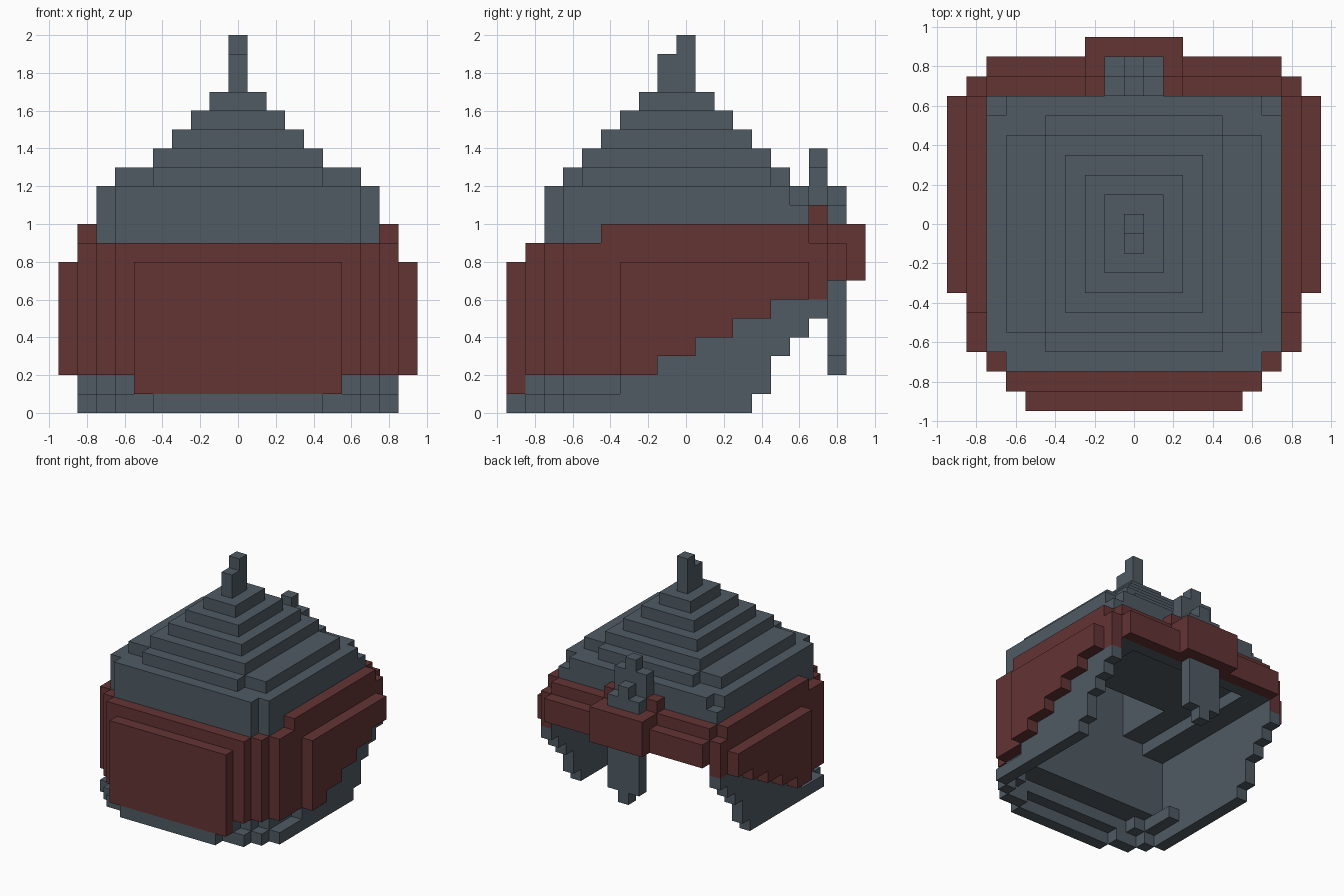
import bpy, bmesh
from mathutils import Vector

if "Cube" in bpy.data.objects:
    bpy.data.objects.remove(bpy.data.objects["Cube"])

S = 0.1      # block size
cells = {}   # (i, j, k) -> part name


def fill(part, xs, ys, zs, mirror=False):
    """Fill an inclusive block range, optionally mirrored across x."""
    for i in range(xs[0], xs[1] + 1):
        for j in range(ys[0], ys[1] + 1):
            for k in range(zs[0], zs[1] + 1):
                cells[i, j, k] = part
                if mirror:
                    cells[-i, j, k] = part


def wall_bottom(j):
    return 0 if j <= 3 else {4: 1, 5: 3, 6: 4, 7: 5}[j]


def band_bottom(j):
    return 2 if j <= -2 else min(6, 3 + (j + 1) // 2)


# Bottom rim, stepped outward towards the ground
fill("bottom_rim", (-4, 4), (-9, -9), (0, 0))
fill("bottom_rim", (5, 6), (-8, -8), (0, 0), True)
fill("bottom_rim", (7, 7), (-7, -7), (0, 0), True)
fill("bottom_rim", (8, 8), (-6, -4), (0, 0), True)
fill("bottom_rim", (-5, 5), (-8, -8), (1, 1))
fill("bottom_rim", (6, 6), (-7, -7), (1, 1), True)
fill("bottom_rim", (7, 7), (-6, -4), (1, 1), True)

# Inner shell: thick front, sides and back
fill("inner_shell", (-6, 6), (-7, -7), (2, 11))
fill("inner_shell", (-7, 7), (-6, -6), (2, 11))
fill("inner_shell", (6, 7), (-5, 6), (7, 11), True)
fill("inner_shell", (-6, 6), (6, 6), (8, 11))
for i in (-7, 7):
    del cells[i, 6, 11]

# Thick ceiling with a recess towards the front
fill("ceiling", (4, 5), (-5, 5), (8, 11), True)
fill("ceiling", (-3, 3), (0, 5), (8, 11))

# Stepped roof
fill("roof", (-4, 4), (-6, 5), (12, 12))
fill("roof", (-6, 6), (-5, 4), (12, 12))
for n in range(4):
    r = 4 - n
    fill("roof", (-r, r), (-r - 1, r), (13 + n, 13 + n))

# Top spike
fill("spike", (0, 0), (-1, 0), (17, 18))
fill("spike", (0, 0), (0, 0), (19, 19))

# Front of the red armour
fill("front_band", (-6, 6), (-8, -8), (2, 8))
fill("front_band", (7, 7), (-7, -7), (2, 8), True)
fill("front_plate", (-5, 5), (-9, -9), (1, 7))

# Sides: wall below, band above, raised plate outside
for j in range(-6, 8):
    b = band_bottom(j)
    if j >= -3:
        fill("side_wall", (8, 8), (j, j), (wall_bottom(j), b - 1), True)
    top = 8 if j in (-6, -5, 7) else 9
    fill("side_band", (8, 8), (j, j), (b, top), True)
    if -3 <= j <= 6:
        fill("side_plate", (9, 9), (j, j), (b, 7), True)

# Back band with its lining, and the clasp
fill("inner_shell", (-7, 7), (7, 7), (7, 8))
fill("back_band", (-7, 7), (7, 7), (9, 9))
fill("back_band", (-7, 7), (8, 8), (7, 8))
fill("clasp", (-2, 2), (9, 9), (7, 9))
fill("clasp", (2, 2), (8, 8), (7, 9), True)
fill("clasp", (2, 2), (7, 7), (9, 10), True)

# Tail and crest held by the clasp
fill("tail", (-1, 1), (8, 8), (3, 10))
fill("tail", (0, 0), (8, 8), (2, 11))
fill("tail", (-1, 1), (7, 7), (10, 12))
fill("tail", (0, 0), (7, 7), (13, 13))


def material(name, color):
    m = bpy.data.materials.new(name)
    m.diffuse_color = (*color, 1)
    m.use_nodes = True
    m.node_tree.nodes["Principled BSDF"].inputs["Base Color"].default_value = m.diffuse_color
    return m


slate = material("slate_grey", (0.080, 0.104, 0.126))
maroon = material("dark_red", (0.125, 0.034, 0.034))
RED = {"front_band", "front_plate", "side_band", "side_plate", "back_band", "clasp"}


def is_red(part, i, n):
    """Red armour is lined in grey on the sides that face the hollow."""
    if part == "side_band" and n.x * i < 0:
        return False
    if part == "back_band" and n.y < 0:
        return False
    return part in RED


# Build each part from the exposed block sides
for part in sorted(set(cells.values())):
    bm = bmesh.new()
    verts = {}
    for (i, j, k), p in cells.items():
        if p != part:
            continue
        centre = Vector((i, j, k + 0.5))
        for axis in range(3):
            for sign in (-1, 1):
                n = Vector((0, 0, 0))
                n[axis] = sign
                if (i + int(n.x), j + int(n.y), k + int(n.z)) in cells:
                    continue
                u = Vector((0, 0, 0))
                u[(axis + 1) % 3] = 1
                v = n.cross(u)
                quad = []
                for a, b in ((-1, -1), (1, -1), (1, 1), (-1, 1)):
                    co = (centre + (n + u * a + v * b) * 0.5) * S
                    key = tuple(round(c, 3) for c in co)
                    if key not in verts:
                        verts[key] = bm.verts.new(key)
                    quad.append(verts[key])
                bm.faces.new(quad).material_index = int(is_red(part, i, n))
    if not bm.faces:
        bm.free()
        continue
    bmesh.ops.dissolve_limit(bm, angle_limit=0.01, verts=bm.verts[:],
                             edges=bm.edges[:], delimit={'MATERIAL'})
    me = bpy.data.meshes.new(part)
    bm.to_mesh(me)
    bm.free()
    me.materials.append(slate)
    me.materials.append(maroon)
    bpy.context.collection.objects.link(bpy.data.objects.new(part, me))
